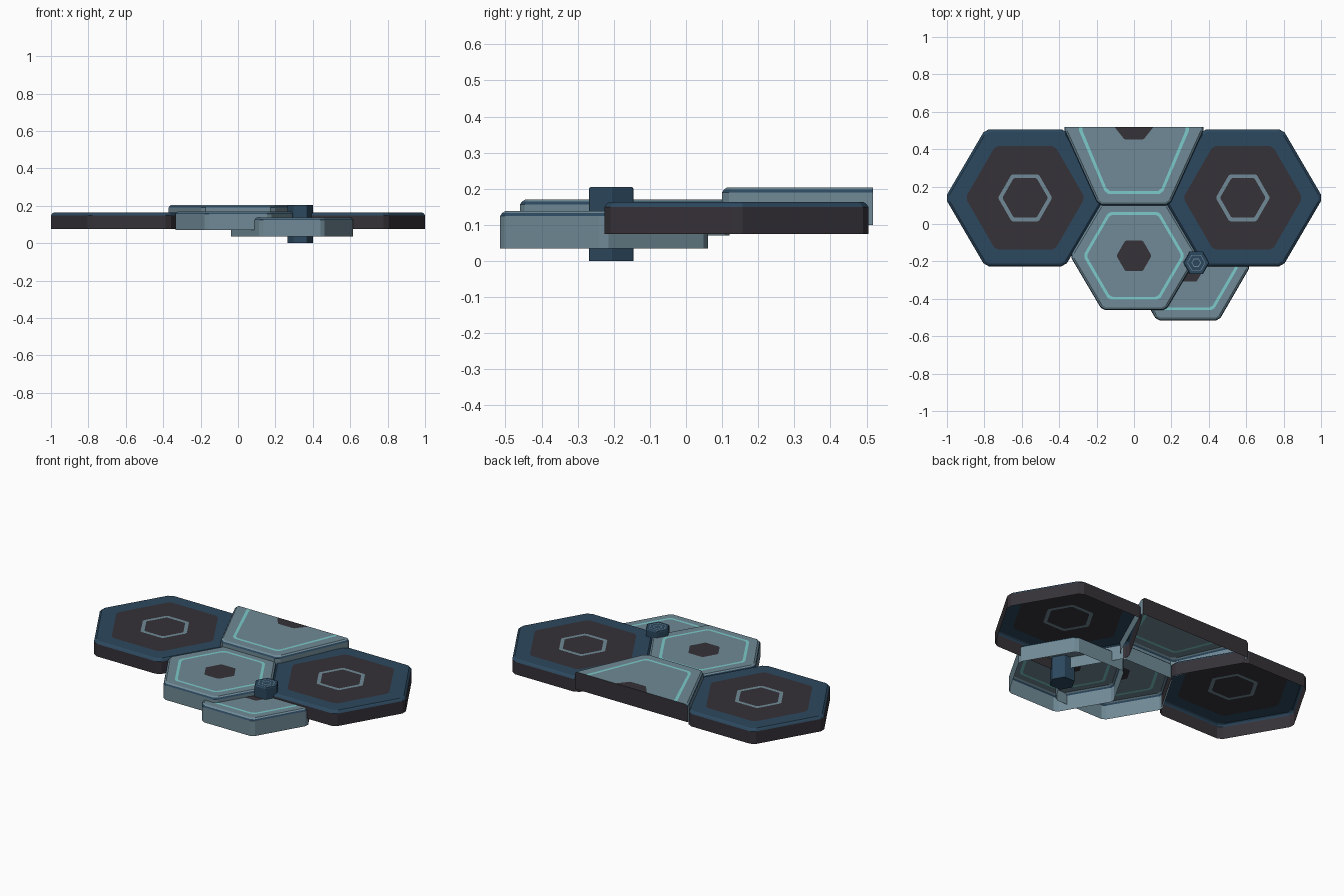
import bpy, bmesh, math
from mathutils import Vector

cube = bpy.data.objects.get("Cube")
if cube:
    bpy.data.objects.remove(cube)


def srgb(*rgb):
    return tuple((c / 255 / 12.92) if c < 10 else ((c / 255 + 0.055) / 1.055) ** 2.4
                 for c in rgb) + (1.0,)


def material(name, color):
    m = bpy.data.materials.new(name)
    m.use_nodes = True
    m.diffuse_color = color
    m.node_tree.nodes["Principled BSDF"].inputs["Base Color"].default_value = color
    return m


MATS = [material("pale slate", srgb(112, 138, 150)),
        material("deep blue", srgb(44, 72, 94)),
        material("charcoal", srgb(54, 50, 56)),
        material("light cyan", srgb(124, 203, 203))]
SLATE, BLUE, CHARCOAL, CYAN = range(4)
REGULAR = math.sqrt(3) / 2
CHAMFER = 0.045


def hex_loop(bm, rx, hy, z):
    """Six-sided loop with clipped corners, points along +x and -x."""
    pts = [Vector((rx * math.cos(a), hy / REGULAR * math.sin(a), z))
           for a in (math.radians(60 * i) for i in range(6))]
    loop = []
    for i, p in enumerate(pts):
        loop.append(bm.verts.new(p.lerp(pts[i - 1], CHAMFER)))
        loop.append(bm.verts.new(p.lerp(pts[(i + 1) % 6], CHAMFER)))
    return loop


def hex_part(name, center, size, z0, z1, wall, trim, top, rings,
             edge=0.014, half=False, closed=False):
    """Open-bottomed shell; rings = (rx, hy, colour of the area inside)."""
    bm = bmesh.new()
    rx, hy = size
    e = edge
    # each entry is a loop plus the colour of the band that follows it
    spec = [(rx, hy, z0, wall), (rx, hy, z1 - e, trim),
            (rx - e * 0.4, hy - e * 0.4, z1 - e * 0.4, top),
            (rx - e, hy - e, z1, top)]
    spec += [(r, h or r * REGULAR, z1, c) for r, h, c in rings]
    loops = [hex_loop(bm, *s[:3]) for s in spec]
    for a, b, s in zip(loops, loops[1:], spec):
        for i in range(len(a)):
            j = (i + 1) % len(a)
            bm.faces.new((a[i], a[j], b[j], b[i])).material_index = s[3]
    bm.faces.new(loops[-1]).material_index = spec[-1][3]
    if closed:
        bm.faces.new(loops[0][::-1]).material_index = wall
    if half:
        # keep the front half and close the straight back with one wall
        cut = bmesh.ops.bisect_plane(
            bm, geom=bm.verts[:] + bm.edges[:] + bm.faces[:],
            plane_co=(0, 0, 0), plane_no=(0, 1, 0), clear_outer=True)
        rim = [g for g in cut["geom_cut"] if isinstance(g, bmesh.types.BMVert)]
        rim.sort(key=lambda v: (round(v.co.x, 4), v.co.z if v.co.x < 0 else -v.co.z))
        back = bm.faces.new(rim)
        back.normal_update()
        if back.normal.y < 0:
            back.normal_flip()
        back.material_index = CHARCOAL
    mesh = bpy.data.meshes.new(name)
    bm.to_mesh(mesh)
    bm.free()
    for m in MATS:
        mesh.materials.append(m)
    ob = bpy.data.objects.new(name, mesh)
    ob.location = (center[0], center[1], 0)
    bpy.context.collection.objects.link(ob)
    return ob


# Large dark platforms on both sides
for side, sx in (("left", 1), ("right", -1)):
    hex_part(side + "_platform", (sx * 0.582, 0.14), (0.428, 0.366), 0.075, 0.163,
             CHARCOAL, BLUE, BLUE,
             [(0.319, None, CHARCOAL), (0.145, None, SLATE), (0.122, None, CHARCOAL)])

# Pale tiles with a cyan line and a dark centre
pale_rings = [(0.272, 0.234, CYAN), (0.254, 0.219, SLATE), (0.094, 0.081, CHARCOAL)]
hex_part("center_tile", (0, -0.17), (0.342, 0.29), 0.07, 0.17,
         SLATE, BLUE, SLATE, pale_rings)
hex_part("low_front_tile", (0.288, -0.227), (0.334, 0.288), 0.035, 0.138,
         SLATE, BLUE, SLATE, pale_rings)

# Half tile at the back, cut straight
hex_part("back_half_tile", (0, 0.518), (0.38, 0.418), 0.1, 0.204,
         SLATE, BLUE, SLATE,
         [(0.302, 0.357, CYAN), (0.283, 0.341, SLATE), (0.104, 0.065, CHARCOAL)],
         half=True)

# Small hexagonal post with fine rings on its top
hex_part("post", (0.333, -0.207), (0.07, 0.061), 0, 0.205,
         BLUE, BLUE, BLUE,
         [(0.049, None, SLATE), (0.045, None, BLUE),
          (0.026, None, SLATE), (0.021, None, BLUE)], edge=0.004, closed=True)
